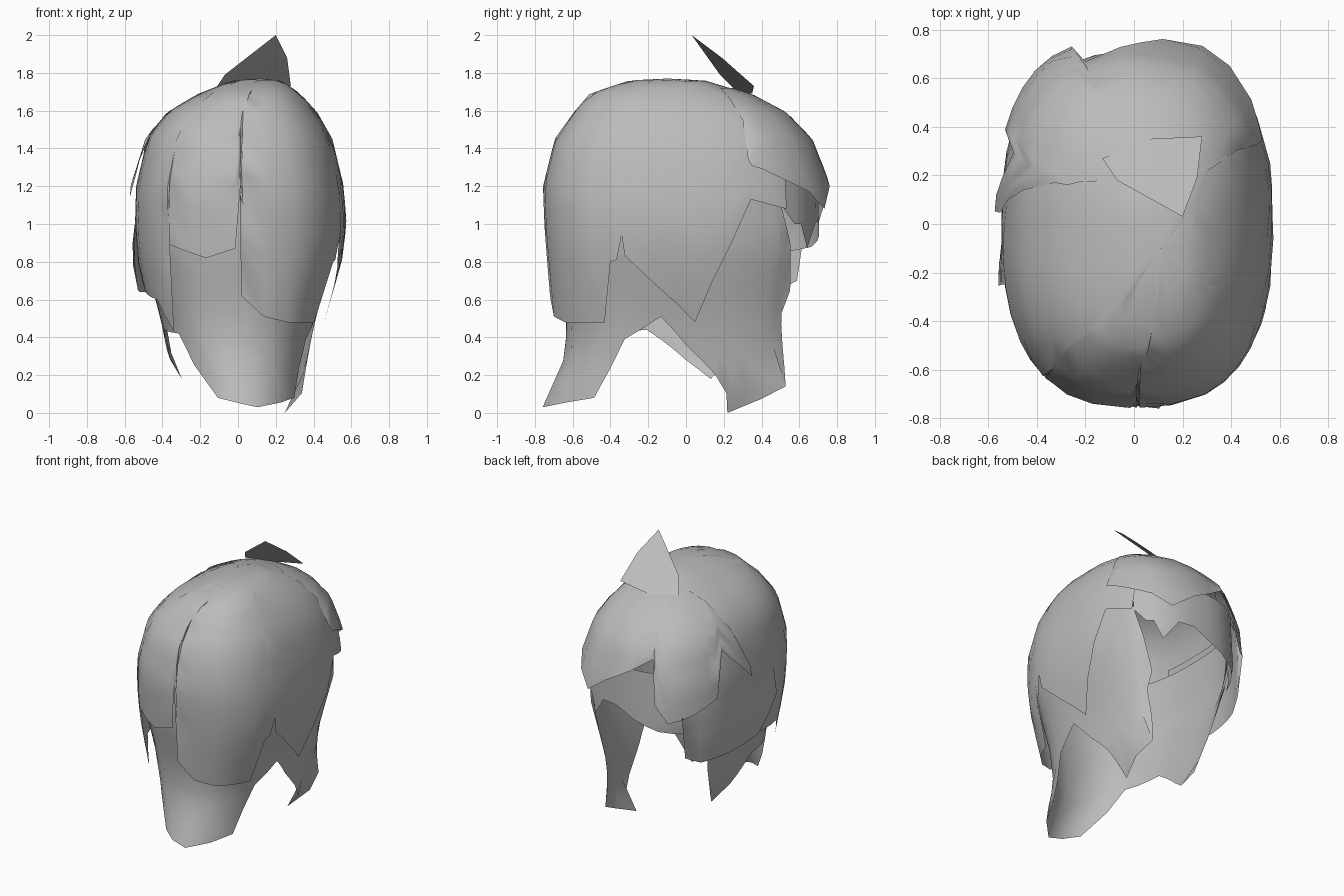
import bpy, bmesh
from math import radians, sin, cos, ceil

cube = bpy.data.objects.get("Cube")
if cube:
    bpy.data.objects.remove(cube, do_unlink=True)

grey = bpy.data.materials.new("plain_grey")
grey.use_nodes = True
colour = (0.5, 0.5, 0.5, 1)
grey.diffuse_color = colour
grey.node_tree.nodes["Principled BSDF"].inputs["Base Color"].default_value = colour

# Head sections: height, half width, half depth, centre x, centre y
OUTER = [(1.77, .002, .002, .11, -.1), (1.76, .13, .2, .1, -.1),
         (1.69, .27, .42, .06, -.09), (1.59, .4, .555, .02, -.04),
         (1.45, .49, .67, .01, -.025), (1.2, .55, .745, .01, -.012),
         (1, .56, .75, .015, 0), (.8, .54, .735, .01, 0),
         (.5, .46, .71, 0, 0), (.3, .42, .69, 0, 0)]
INNER = [(1.3, .51, .69, .01, 0), (.9, .52, .7, 0, 0), (.5, .41, .63, 0, 0),
         (.3, .37, .64, 0, 0), (.08, .29, .74, .05, 0), (0, .2, .78, .05, 0)]


def section(rings, z):
    """Blend the two sections around a height."""
    z = min(rings[0][0], max(rings[-1][0], z))
    for high, low in zip(rings, rings[1:]):
        if z >= low[0]:
            t = (high[0] - z) / (high[0] - low[0])
            return [h + (l - h) * t for h, l in zip(high, low)][1:]


def on_head(rings, angle, z, offset):
    """Angle runs from the front (0) through +x (90) to the back (180)."""
    a, b, cx, cy = section(rings, z)
    s, c = sin(radians(angle)), cos(radians(angle))
    n = 2.6
    r = (abs(s / a) ** n + abs(c / b) ** n) ** (-1 / n) + offset
    return (cx + r * s, cy - r * c, z)


def finish(bm, name):
    mesh = bpy.data.meshes.new(name)
    bm.to_mesh(mesh)
    bm.free()
    mesh.materials.append(grey)
    obj = bpy.data.objects.new(name, mesh)
    bpy.context.collection.objects.link(obj)
    bpy.ops.object.select_all(action='DESELECT')
    obj.select_set(True)
    bpy.context.view_layer.objects.active = obj
    bpy.ops.object.shade_smooth_by_angle(angle=radians(50))


def hair_sheet(name, rings, columns, limits, offset=0.0, flare=0.0, rows=10, ease=1.0):
    """Hang columns (angle, top, bottom) on the head and skin them."""
    dense = []
    for p, q in zip(columns, columns[1:]):
        steps = max(1, ceil(abs(q[0] - p[0]) / 12))
        for i in range(steps):
            dense.append([u + (v - u) * i / steps for u, v in zip(p, q)])
    dense.append(columns[-1])
    bm = bmesh.new()
    grid = []
    for angle, top, bottom in dense:
        start = min(limits[1], max(limits[0], angle))
        line = []
        for k in range(rows + 1):
            t = k / rows
            z = top + (bottom - top) * t ** ease
            line.append(bm.verts.new(on_head(
                rings, start + (angle - start) * t, z, offset + flare * t * t)))
        grid.append(line)
    for left, right in zip(grid, grid[1:]):
        for k in range(rows):
            bm.faces.new((left[k], left[k + 1], right[k + 1], right[k]))
    bmesh.ops.remove_doubles(bm, verts=bm.verts, dist=0.003)
    bmesh.ops.recalc_face_normals(bm, faces=bm.faces)
    finish(bm, name)


def hanging(top, edge):
    return [(angle, top, z) for angle, z in edge]


# Large crown sheet with a jagged hem
crown_edge = [(-180, 1.55), (-142, 1.5), (-128, 1.1), (-100, .8), (-74, .64),
              (-45, .6), (-32, .43), (-31, .89), (-14, .82), (-2, .87),
              (0, 1.17), (1, .62), (11, .51), (22, .48), (36, .475),
              (43, .475), (51, .8), (54, .81), (57, .94), (58, .83),
              (72, .68), (96, .48), (124, 1.13), (140, 1.08),
              (142, 1.25), (150, 1.5), (180, 1.55)]
hair_sheet("crown_hair", OUTER, hanging(1.77, crown_edge), (-180, 180),
           rows=14, ease=1.9)

# Under layer: nape, side locks and their tips
nape_edge = [(-132, .95), (-128, .5), (-121, .27), (-112, .18), (-90, .28),
             (-62, .44), (-34, .42), (-13, .08), (4, .03), (27, .08),
             (48, .39), (72, .51), (90, .36), (114, .21), (138, 0),
             (155, .14), (145, .38), (151, .65), (141, .98)]
hair_sheet("nape_hair", INNER, hanging(1.25, nape_edge), (-132, 137))

# Second tier of locks below the fringe
tier_edge = [(140, 1.1), (147, 1.0), (151, 1.0), (156, .87), (165, 1.01),
             (174, 1.01), (186, .94), (200, .88), (213, .86), (229, .84)]
hair_sheet("under_fringe", INNER, hanging(1.3, tier_edge), (140, 229),
           offset=.008, rows=6)

# Square-cut right side lock
side_edge = [(-146, 1), (-145, .7), (-136, .64), (-110, .64), (-82, .66),
             (-66, .9)]
hair_sheet("side_lock", OUTER, hanging(1.3, side_edge), (-146, -66),
           offset=-.01, flare=.045)

# Fringe over the back-facing forehead
fringe = [(125, 1.35, 1.31), (130, 1.55, 1.29), (138, 1.66, 1.24),
          (150, 1.72, 1.17), (160, 1.72, 1.08), (172, 1.72, 1.2),
          (185, 1.72, 1.3), (197, 1.72, 1.4), (200, 1.72, 1.1),
          (207, 1.72, .97), (220, 1.7, 1.02), (234, 1.65, 1.1),
          (238, 1.62, 1.4), (250, 1.5, 1.28), (264, 1.22, 1.14)]
hair_sheet("fringe", OUTER, fringe, (125, 264), offset=.016, flare=.016, ease=1.5)

# Upright tuft
bm = bmesh.new()
tuft = [(-.13, .27, 1.7), (-.07, .18, 1.79), (.2, .03, 2), (.26, .19, 1.88),
        (.28, .36, 1.73), (.06, .35, 1.69)]
bm.faces.new([bm.verts.new(p) for p in tuft])
bmesh.ops.triangulate(bm, faces=bm.faces)
finish(bm, "tuft")
